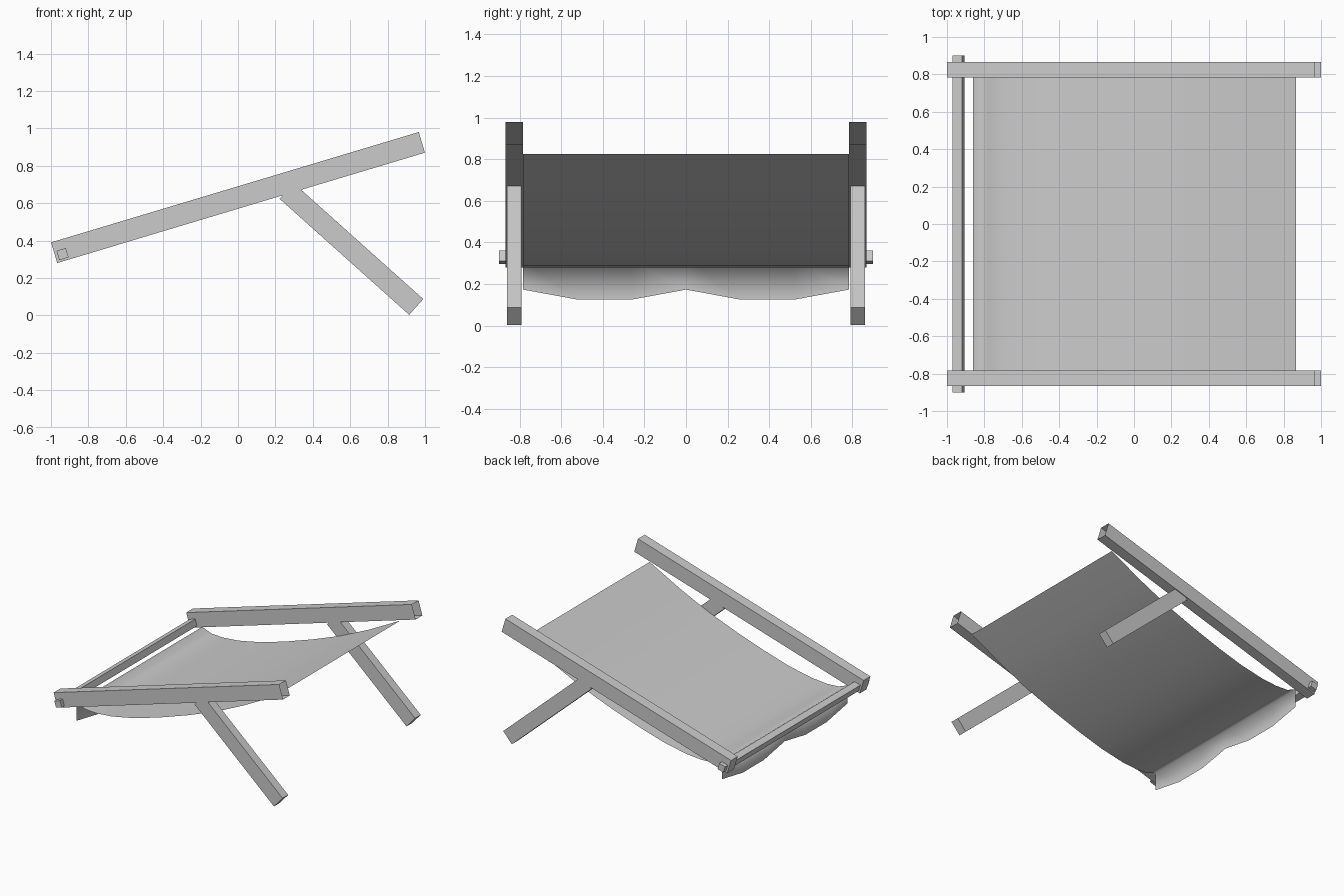
import bpy
import bmesh
from mathutils import Vector

cube = bpy.data.objects.get("Cube")
if cube:
    bpy.data.objects.remove(cube, do_unlink=True)

grey = bpy.data.materials.new("light_grey")
grey.use_nodes = True
COLOUR = (0.6, 0.6, 0.6, 1)
grey.diffuse_color = COLOUR
grey.node_tree.nodes["Principled BSDF"].inputs["Base Color"].default_value = COLOUR


def make_object(name, bm):
    mesh = bpy.data.meshes.new(name)
    bm.to_mesh(mesh)
    bm.free()
    mesh.materials.append(grey)
    obj = bpy.data.objects.new(name, mesh)
    bpy.context.collection.objects.link(obj)
    return obj


def beam(name, start, end, depth, y0, y1, open_end=False, mirrored=False):
    """Box along start-end in the xz plane, spanning y0 to y1."""
    a, b = Vector(start), Vector(end)
    along = (b - a).normalized()
    side = Vector((-along.y, along.x)) * depth / 2
    bm = bmesh.new()
    rings = [[bm.verts.new((p.x, y, p.y)) for p in (a - side, b - side, b + side, a + side)]
             for y in (y0, y1)]
    bm.faces.new(rings[0])
    bm.faces.new(rings[1][::-1])
    sides = []
    for i in range(4):
        j = (i + 1) % 4
        sides.append(bm.faces.new((rings[0][i], rings[1][i], rings[1][j], rings[0][j])))
    bmesh.ops.recalc_face_normals(bm, faces=bm.faces[:])
    if open_end:
        bmesh.ops.delete(bm, geom=[sides[1]], context='FACES_ONLY')
    obj = make_object(name, bm)
    if mirrored:
        mod = obj.modifiers.new("Mirror", 'MIRROR')
        mod.use_axis = (False, True, False)
    return obj


# Long sloping side rails, hollow at the raised end
beam("side_rails", (-0.983, 0.335), (0.983, 0.925), 0.115, 0.783, 0.867,
     open_end=True, mirrored=True)

# Slanted support legs under the rails
beam("support_legs", (0.953, 0.045), (0.26, 0.665), 0.113, 0.79, 0.86, mirrored=True)

# Crossbar through the low ends of the rails
beam("crossbar", (-0.963, 0.32), (-0.913, 0.335), 0.052, -0.9, 0.9)

# Sagging cloth with a scalloped flap at the low end
PROFILE = [(0.865, 0.825), (0.6, 0.685), (0.35, 0.568), (0.1, 0.473), (-0.13, 0.395),
           (-0.35, 0.33), (-0.55, 0.29), (-0.68, 0.279), (-0.78, 0.284), (-0.86, 0.315)]
COLUMNS = 6
bm = bmesh.new()
rows = []
for x, z in PROFILE:
    rows.append([bm.verts.new((x, -0.783 + 0.261 * c, z)) for c in range(COLUMNS + 1)])
rows.append([bm.verts.new((-0.86, -0.783 + 0.261 * c, 0.173 if c % 3 == 0 else 0.125))
             for c in range(COLUMNS + 1)])
for upper, lower in zip(rows, rows[1:]):
    for c in range(COLUMNS):
        face = bm.faces.new((upper[c], upper[c + 1], lower[c + 1], lower[c]))
        face.smooth = True
make_object("cloth_seat", bm)
